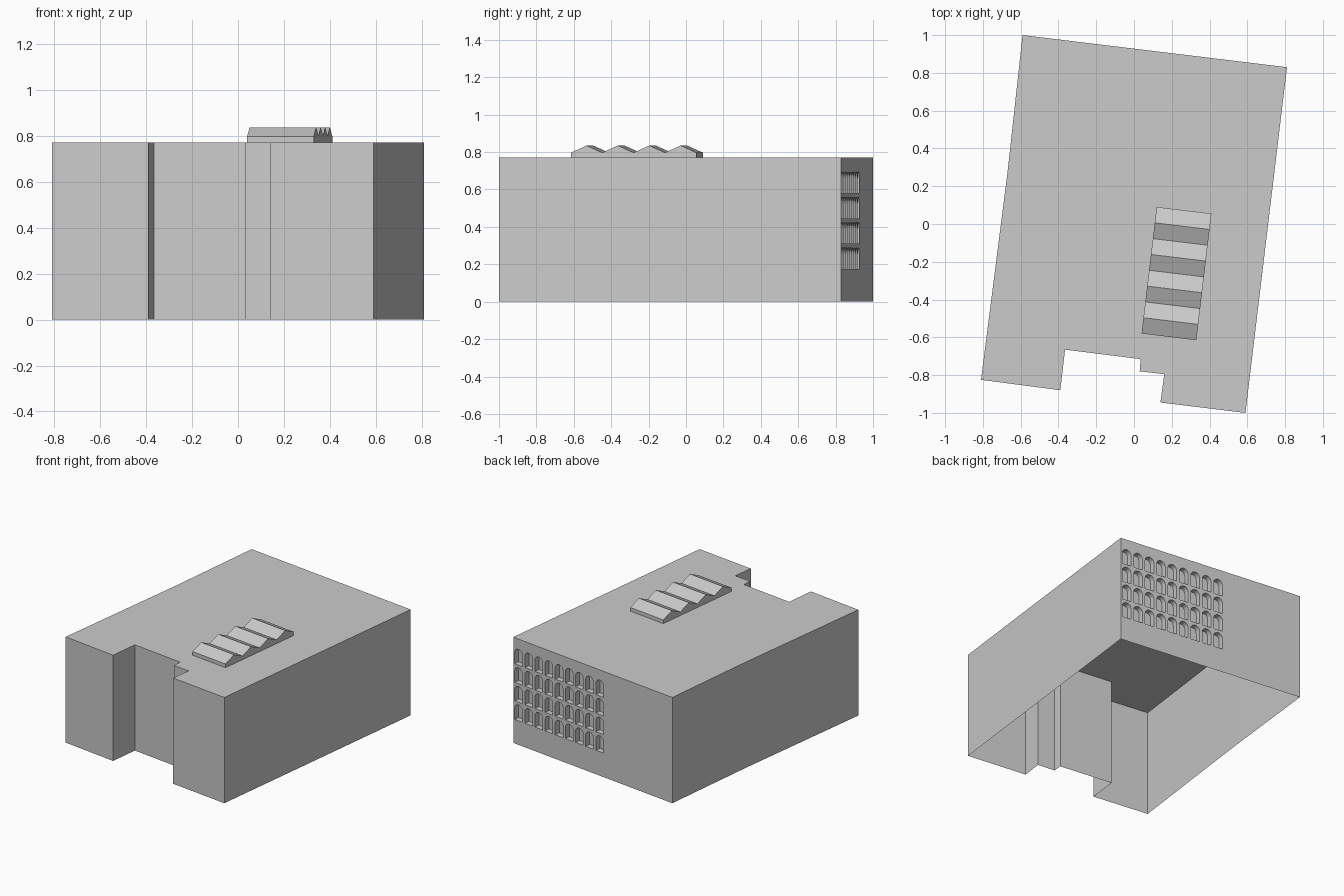
import bpy, bmesh, math
from mathutils import Vector

cube = bpy.data.objects.get("Cube")
if cube:
    bpy.data.objects.remove(cube, do_unlink=True)

grey = bpy.data.materials.new("plain_grey")
grey.use_nodes = True
grey.diffuse_color = (0.6, 0.6, 0.6, 1)
grey.node_tree.nodes["Principled BSDF"].inputs["Base Color"].default_value = (0.6, 0.6, 0.6, 1)


def add_prism(bm, outline, sweep):
    """Close an outline into a face and extrude it along a vector."""
    face = bm.faces.new([bm.verts.new(p) for p in outline])
    result = bmesh.ops.extrude_face_region(bm, geom=[face], use_keep_orig=True)
    moved = [g for g in result["geom"] if isinstance(g, bmesh.types.BMVert)]
    bmesh.ops.translate(bm, verts=moved, vec=sweep)


def make_object(name, bm):
    bmesh.ops.recalc_face_normals(bm, faces=bm.faces)
    mesh = bpy.data.meshes.new(name)
    bm.to_mesh(mesh)
    bm.free()
    mesh.materials.append(grey)
    obj = bpy.data.objects.new(name, mesh)
    bpy.context.collection.objects.link(obj)
    return obj


def remove_underside(bm, level):
    flat = [f for f in bm.faces if all(abs(v.co.z - level) < 0.0005 for v in f.verts)]
    bmesh.ops.delete(bm, geom=flat, context="FACES")


ROOF = 0.77
UP = Vector((0, 0, 1))

# Building block with a stepped front recess
footprint = [(-0.59, 1.0), (-0.67, 0.27), (-0.81, -0.825), (-0.39, -0.88),
             (-0.365, -0.665), (0.035, -0.715), (0.03, -0.78), (0.16, -0.795),
             (0.14, -0.945), (0.59, -1.0), (0.81, 0.83)]
bm = bmesh.new()
add_prism(bm, [(x, y, 0) for x, y in footprint], UP * ROOF)
building = make_object("building_block", bm)

# Arched window cutters in a grid on the back wall
corner = Vector((0.81, 0.83, 0))
along = (Vector((-0.59, 1.0, 0)) - corner).normalized()
outward = along.cross(UP)
if outward.y < 0:
    outward = -outward
WIDTH, HEIGHT, DEPTH = 0.068, 0.115, 0.04
radius = WIDTH / 2
bm = bmesh.new()
for row in range(4):
    for column in range(9):
        centre = corner + along * (0.046 + 0.09 * column) + UP * (0.175 + 0.135 * row)
        shape = [(-radius, 0), (radius, 0)]
        for step in range(9):
            a = math.pi * step / 8
            shape.append((radius * math.cos(a), HEIGHT - radius + radius * math.sin(a)))
        outline = [centre + along * s + UP * t - outward * DEPTH for s, t in shape]
        add_prism(bm, outline, outward * (DEPTH + 0.03))
cutter = make_object("window_cutter", bm)
cutter.hide_render = True

cut = building.modifiers.new("windows", "BOOLEAN")
cut.operation = "DIFFERENCE"
cut.solver = "EXACT"
cut.object = cutter
bpy.context.view_layer.update()
graph = bpy.context.evaluated_depsgraph_get()
bm = bmesh.new()
bm.from_mesh(building.evaluated_get(graph).to_mesh())
building.modifiers.clear()
bpy.data.objects.remove(cutter, do_unlink=True)

# The block is an open shell underneath
remove_underside(bm, 0)
for f in bm.faces:
    f.material_index = 0
bm.to_mesh(building.data)
bm.free()

# Zigzag roof light with four ridges
start = Vector((0.04, -0.58, 0))
length = Vector((0.08, 0.67, 0))
across = Vector((0.29, -0.035, 0))
outline = [start + UP * ROOF]
for i in range(9):
    z = 0.835 if i % 2 else 0.797
    outline.append(start + length * (i / 8) + UP * z)
outline.append(start + length + UP * ROOF)
bm = bmesh.new()
add_prism(bm, outline, across)
bmesh.ops.recalc_face_normals(bm, faces=bm.faces)
remove_underside(bm, ROOF)
make_object("roof_light", bm)
